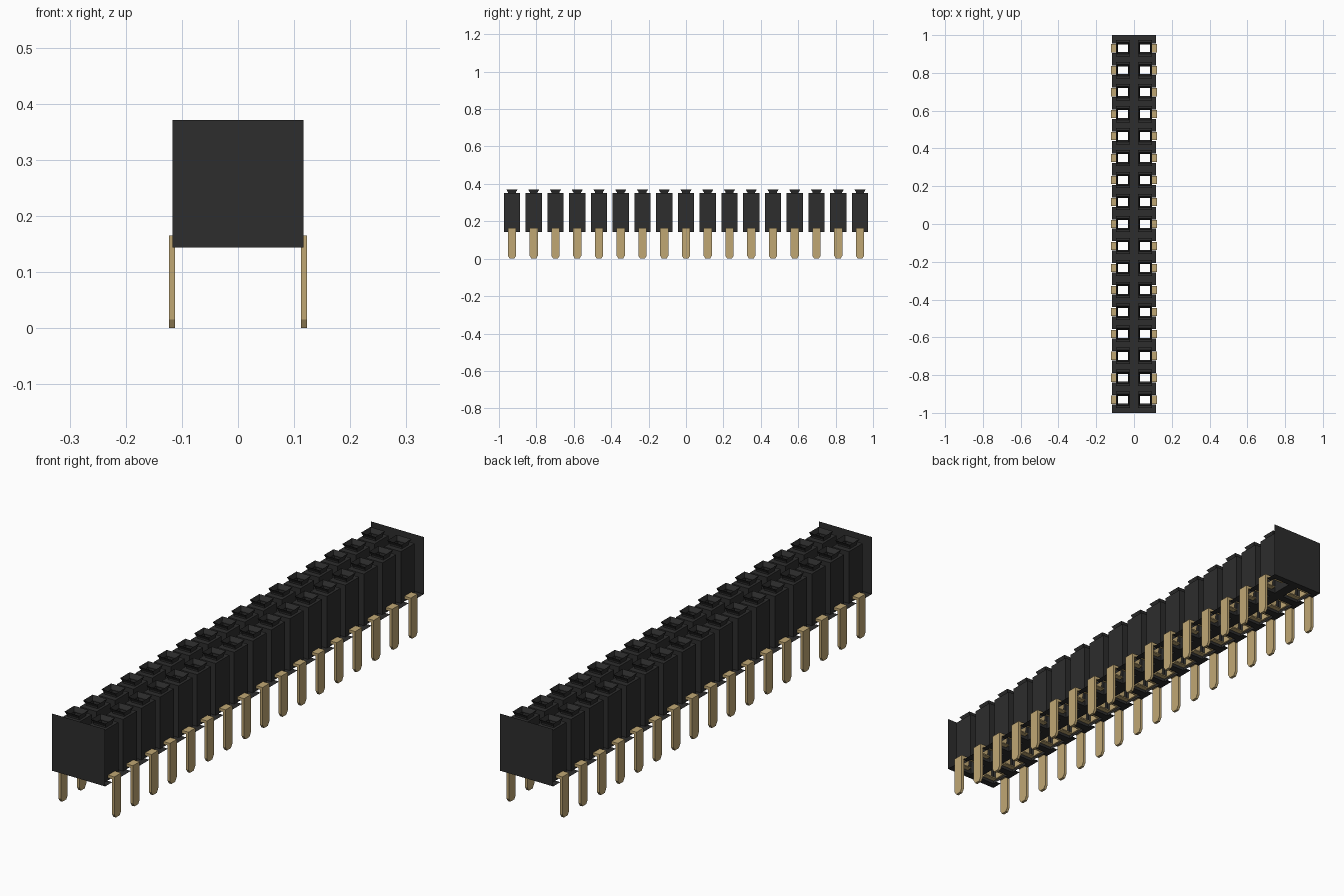
import bpy, bmesh, math

cube = bpy.data.objects.get("Cube")
if cube:
    bpy.data.objects.remove(cube, do_unlink=True)

COUNT, PITCH, ROW_X = 17, 0.1163, 0.058
HALF_W, Z_BASE, Z_TOP = 0.1165, 0.144, 0.371
CAV_X, CAV_Y = 0.037, 0.043          # half size of one socket chamber
NOTCH_Y = 0.025                      # half width of the pin notch in the floor
centres = [(i - (COUNT - 1) / 2) * PITCH for i in range(COUNT)]


def material(name, rgb):
    m = bpy.data.materials.new(name)
    m.use_nodes = True
    m.diffuse_color = (*rgb, 1)
    m.node_tree.nodes["Principled BSDF"].inputs["Base Color"].default_value = (*rgb, 1)
    return m


black = material("black plastic", (0.026, 0.026, 0.026))
gold = material("pale gold", (0.53, 0.39, 0.175))


def to_mesh(name, bm, mat, fix_normals=True):
    if fix_normals:
        bmesh.ops.recalc_face_normals(bm, faces=bm.faces)
    me = bpy.data.meshes.new(name)
    bm.to_mesh(me)
    bm.free()
    me.materials.append(mat)
    return me


def place(name, me, loc=(0, 0, 0), turn=0):
    ob = bpy.data.objects.new(name, me)
    ob.location = loc
    ob.rotation_euler.z = turn
    bpy.context.collection.objects.link(ob)
    return ob


def add_prism(bm, outline, direction):
    """Extrude a flat outline along a direction into a closed solid."""
    face = bm.faces.new([bm.verts.new(p) for p in outline])
    out = bmesh.ops.extrude_face_region(bm, geom=[face], use_keep_orig=True)
    verts = [g for g in out["geom"] if isinstance(g, bmesh.types.BMVert)]
    bmesh.ops.translate(bm, vec=direction, verts=verts)


# Socket chamber: straight box, shoulder, narrow neck, flared lead-in on top
bm = bmesh.new()
rings = []
for hx, hy, z in [(CAV_X, CAV_Y, Z_BASE), (CAV_X, CAV_Y, 0.35),
                  (0.026, 0.021, 0.35), (0.026, 0.021, 0.355),
                  (0.032, 0.030, Z_TOP)]:
    rings.append([bm.verts.new((sx * hx, sy * hy, z))
                  for sx, sy in ((-1, -1), (1, -1), (1, 1), (-1, 1))])
for a, b in zip(rings, rings[1:]):
    for k in range(4):
        n = (k + 1) % 4
        bm.faces.new((a[k], a[n], b[n], b[k]))
socket_mesh = to_mesh("socket_chamber", bm, black, False)

# Pin: tapered leg, foot reaching into the chamber, and spring contacts
bm = bmesh.new()
leg = [(-0.0215, 0.165), (-0.0215, 0.015), (-0.012, 0.0),
       (0.012, 0.0), (0.0215, 0.015), (0.0215, 0.165)]
add_prism(bm, [(0.112, y, z) for y, z in leg], (0.011, 0, 0))
foot = [(0.088, 0.154), (0.112, 0.154), (0.112, 0.165), (0.088, 0.165)]
add_prism(bm, [(x, -0.0215, z) for x, z in foot], (0, 0.043, 0))
back = [(0.088, 0.154), (0.093, 0.154), (0.093, 0.33), (0.088, 0.33)]
add_prism(bm, [(x, -0.0215, z) for x, z in back], (0, 0.043, 0))
for s in (-1, 1):
    leaf = [(0.041, 0.154), (0.038, 0.154), (0.024, 0.33), (0.027, 0.33)]
    add_prism(bm, [(0.038, s * y, z) for y, z in leaf], (0.04, 0, 0))
    side = [(0.041, 0.154), (0.021, 0.154), (0.021, 0.159), (0.041, 0.159)]
    add_prism(bm, [(0.038, s * y, z) for y, z in side], (0.055, 0, 0))
pin_mesh = to_mesh("pin", bm, gold)

# Two rows of chambers and pins
for i, y in enumerate(centres, 1):
    for side, s in (("left", 1), ("right", -1)):
        place(f"socket_chamber_{side}_{i}", socket_mesh, (s * ROW_X, y, 0))
        place(f"pin_{side}_{i}", pin_mesh, (0, y, 0), 0 if s > 0 else math.pi)

# Floor sheet with chamber openings and edge notches for the pins
xin, xout = ROW_X - CAV_X, ROW_X + CAV_X
xs = [-HALF_W, -xout, -xin, xin, xout, HALF_W]
ys = [-1.0] + [c + d for c in centres
               for d in (-CAV_Y, -NOTCH_Y, NOTCH_Y, CAV_Y)] + [1.0]
bm = bmesh.new()
grid = [[bm.verts.new((x, y, Z_BASE)) for x in xs] for y in ys]
for j in range(len(ys) - 1):
    my = (ys[j] + ys[j + 1]) / 2
    off = min(abs(my - c) for c in centres)
    for i in range(len(xs) - 1):
        mx = abs(xs[i] + xs[i + 1]) / 2
        chamber = xin < mx < xout and off < CAV_Y
        notch = mx > xout and off < NOTCH_Y
        if not (chamber or notch):
            bm.faces.new((grid[j][i], grid[j + 1][i],
                          grid[j + 1][i + 1], grid[j][i + 1]))
loose = [v for v in bm.verts if not v.link_faces]
bmesh.ops.delete(bm, geom=loose, context="VERTS")
place("floor_sheet", to_mesh("floor_sheet", bm, black, False))

# Flat end plates
bm = bmesh.new()
bm.faces.new([bm.verts.new(p) for p in (
    (-HALF_W, 0, Z_BASE), (HALF_W, 0, Z_BASE),
    (HALF_W, 0, Z_TOP), (-HALF_W, 0, Z_TOP))])
plate_mesh = to_mesh("end_plate", bm, black, False)
place("end_plate_front", plate_mesh, (0, -1, 0))
place("end_plate_back", plate_mesh, (0, 1, 0), math.pi)
